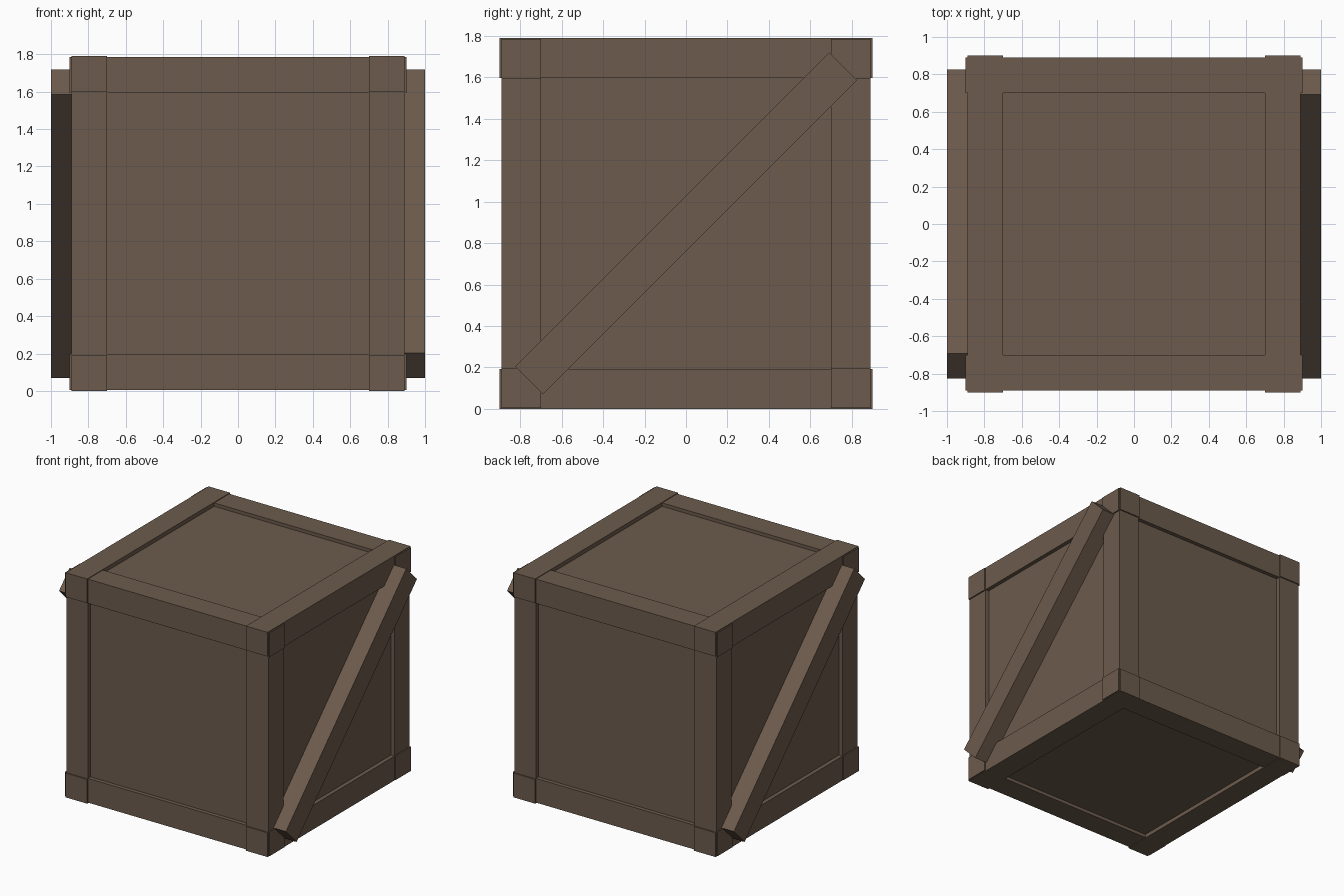
import bpy
import math

if "Cube" in bpy.data.objects:
    bpy.data.objects.remove(bpy.data.objects["Cube"])

H = 1.79           # crate height
IN, OUT = 0.70, 0.89   # inner and outer face of the frame timbers
END = 0.90         # timber ends stand slightly proud

wood = bpy.data.materials.new("brown_wood")
wood.diffuse_color = (0.150, 0.104, 0.073, 1)
wood.use_nodes = True
wood.node_tree.nodes["Principled BSDF"].inputs["Base Color"].default_value = wood.diffuse_color


def box(name, lo, hi, rot_x=0.0):
    """Box from corner lo to corner hi, optionally turned about its own x axis."""
    centre = [(a + b) / 2 for a, b in zip(lo, hi)]
    bpy.ops.mesh.primitive_cube_add(size=1, location=centre)
    ob = bpy.context.object
    ob.name = name
    ob.scale = [b - a for a, b in zip(lo, hi)]
    ob.rotation_euler = (rot_x, 0, 0)
    ob.data.materials.append(wood)
    return ob


# Recessed panels: one inner box
box("panels", (-0.858, -0.858, 0.032), (0.858, 0.858, H - 0.032))

# Side-to-side rails (top and bottom, front and back)
for level, z0, z1 in (("bottom", 0.005, 0.198), ("top", H - 0.198, H - 0.005)):
    for side, y0, y1 in (("front", -OUT, -IN), ("back", IN, OUT)):
        box(f"{level}_{side}_rail", (-END, y0, z0), (END, y1, z1))

# Front-to-back rails (top and bottom, left and right)
for level, z0, z1 in (("bottom", 0, 0.193), ("top", H - 0.193, H)):
    for side, x0, x1 in (("left", -OUT, -IN), ("right", IN, OUT)):
        box(f"{level}_{side}_rail", (x0, -END, z0), (x1, END, z1))

# Corner posts
for fb, y0, y1 in (("front", -OUT, -IN), ("back", IN, OUT)):
    for lr, x0, x1 in (("left", -OUT, -IN), ("right", IN, OUT)):
        box(f"{fb}_{lr}_post", (x0, y0, 0.19), (x1, y1, H - 0.19))

# Diagonal braces, rising to the back on the right and to the front on the left
half_len, half_w = 1.072, 0.0945
for side, x0, x1, s in (("right", 0.81, 1.0, 1), ("left", -1.0, -0.81, -1)):
    box(f"{side}_brace", (x0, -half_len, H / 2 - half_w),
        (x1, half_len, H / 2 + half_w), s * math.radians(45))
